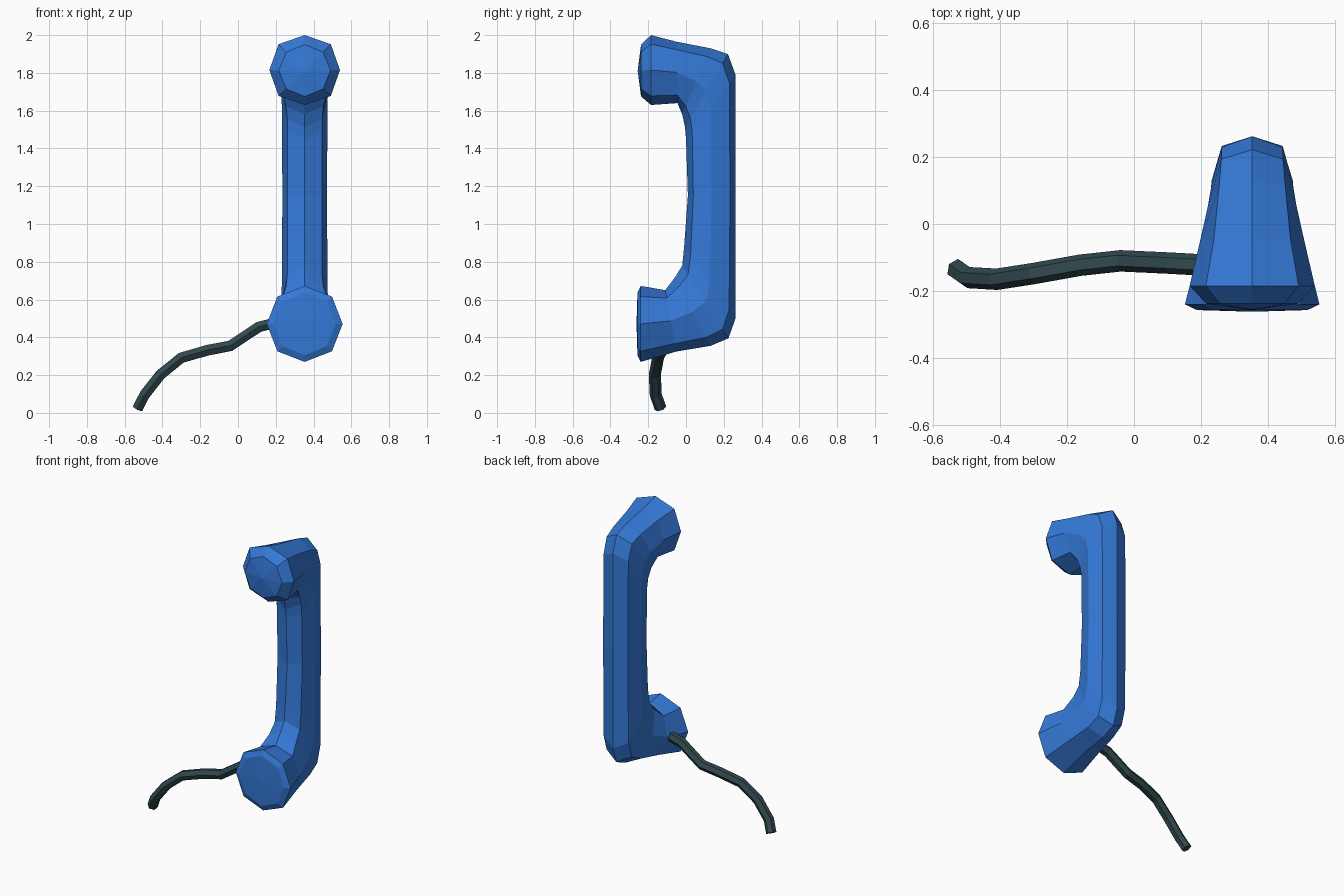
import bpy, bmesh, math
from mathutils import Vector

if "Cube" in bpy.data.objects:
    bpy.data.objects.remove(bpy.data.objects["Cube"])


def material(name, color):
    m = bpy.data.materials.new(name)
    m.diffuse_color = color
    m.use_nodes = True
    m.node_tree.nodes["Principled BSDF"].inputs["Base Color"].default_value = m.diffuse_color
    return m


CX = 0.353  # handset centre line
# Eight-sided sections: outer (y, z), inner (y, z), half width, corner fullness
SECTIONS = [
    (-0.238, 1.95, -0.238, 1.675, 0.137, 0.71),   # earpiece face
    (-0.185, 2.00, -0.185, 1.63, 0.187, 0.74),    # earpiece rim
    (-0.05, 1.965, -0.045, 1.64, 0.155, 0.74),
    (0.13, 1.93, -0.02, 1.58, 0.132, 0.75),
    (0.222, 1.90, -0.005, 1.51, 0.123, 0.75),
    (0.262, 1.79, 0.0, 1.45, 0.121, 0.75),
    (0.262, 1.15, 0.01, 1.15, 0.118, 0.77),       # middle of the grip
    (0.262, 0.50, -0.01, 0.88, 0.121, 0.75),
    (0.225, 0.395, -0.02, 0.78, 0.123, 0.75),
    (0.13, 0.355, -0.06, 0.715, 0.132, 0.75),
    (-0.05, 0.325, -0.11, 0.65, 0.16, 0.74),
    (-0.24, 0.27, -0.24, 0.672, 0.201, 0.72),     # mouthpiece rim
    (-0.257, 0.305, -0.257, 0.637, 0.165, 0.71),  # mouthpiece face
]

# Handset: loft through the sections, closed by shallow domed caps
bm = bmesh.new()
rings = []
for oy, oz, iy, iz, hw, full in SECTIONS:
    outer, inner = Vector((CX, oy, oz)), Vector((CX, iy, iz))
    mid, half = (outer + inner) / 2, (outer - inner) / 2
    ring = []
    for k in range(8):
        a = k * math.pi / 4
        c, s = math.cos(a), math.sin(a)
        if k % 2:
            c, s = math.copysign(full, c), math.copysign(full, s)
        ring.append(bm.verts.new(mid + half * c + Vector((hw * s, 0, 0))))
    rings.append(ring)
for a, b in zip(rings, rings[1:]):
    for k in range(8):
        n = (k + 1) % 8
        bm.faces.new((a[k], a[n], b[n], b[k]))
for ring, tip in ((rings[0], (CX, -0.256, 1.812)), (rings[-1], (CX, -0.262, 0.471))):
    t = bm.verts.new(tip)
    for k in range(8):
        bm.faces.new((ring[k], ring[(k + 1) % 8], t))
bmesh.ops.recalc_face_normals(bm, faces=bm.faces)
mesh = bpy.data.meshes.new("handset")
bm.to_mesh(mesh)
bm.free()
handset = bpy.data.objects.new("handset", mesh)
bpy.context.collection.objects.link(handset)
mesh.materials.append(material("blue_plastic", (0.035, 0.19, 0.68, 1)))

# Cord: low-poly tube along a short path
PATH = [(0.25, -0.125, 0.49), (0.11, -0.117, 0.455), (-0.04, -0.11, 0.355),
        (-0.16, -0.123, 0.332), (-0.30, -0.148, 0.292), (-0.41, -0.165, 0.203),
        (-0.495, -0.16, 0.095), (-0.53, -0.135, 0.025)]
curve = bpy.data.curves.new("cord", 'CURVE')
curve.dimensions = '3D'
curve.bevel_depth = 0.032
curve.bevel_resolution = 1
curve.use_fill_caps = True
spline = curve.splines.new('POLY')
spline.points.add(len(PATH) - 1)
for p, co in zip(spline.points, PATH):
    p.co = (*co, 1)
spline.use_smooth = False
cord = bpy.data.objects.new("cord", curve)
bpy.context.collection.objects.link(cord)
curve.materials.append(material("dark_rubber", (0.03, 0.065, 0.075, 1)))
bpy.context.view_layer.objects.active = cord
cord.select_set(True)
bpy.ops.object.convert(target='MESH')
